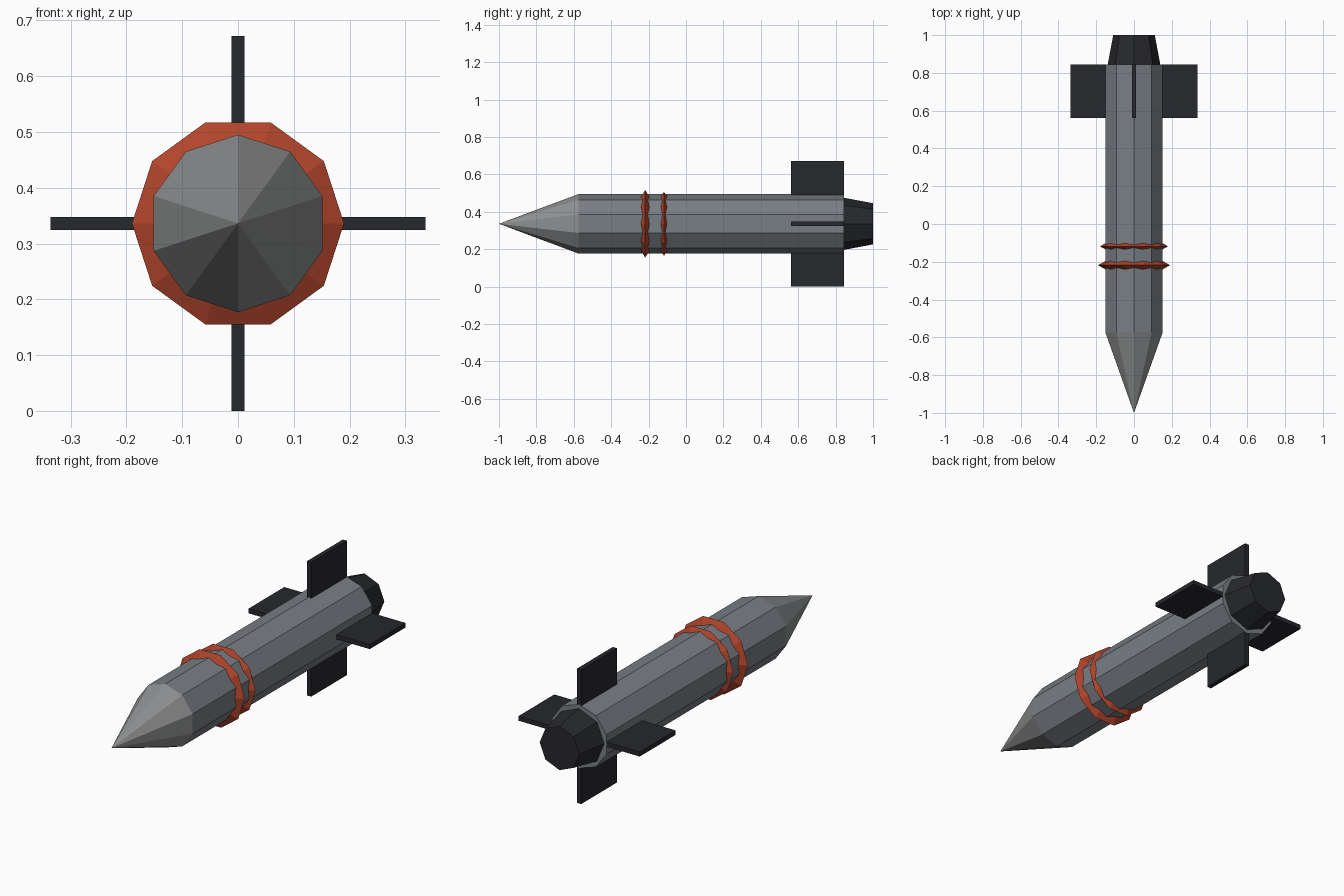
import bpy, bmesh
from math import sin, cos, pi

if "Cube" in bpy.data.objects:
    bpy.data.objects.remove(bpy.data.objects["Cube"])

ZC = 0.336  # height of the long axis


def material(name, rgb):
    m = bpy.data.materials.new(name)
    m.diffuse_color = (*rgb, 1)
    m.use_nodes = True
    m.node_tree.nodes["Principled BSDF"].inputs["Base Color"].default_value = m.diffuse_color
    return m


BODY = material("grey_blue", (0.19, 0.21, 0.23))
NOSE = material("light_grey", (0.27, 0.275, 0.28))
DARK = material("charcoal", (0.02, 0.021, 0.026))
RED = material("rust_red", (0.45, 0.06, 0.025))


def lathe(name, profile, sides, start, mat, closed=False):
    """Spin (radius, y) points round the long axis; radius 0 gives a tip."""
    bm = bmesh.new()
    rings = []
    for r, y in profile:
        angles = [start + 2 * pi * i / sides for i in range(sides)] if r else [0]
        rings.append([bm.verts.new((r * cos(a), y, ZC + r * sin(a))) for a in angles])
    pairs = list(zip(rings, rings[1:]))
    if closed:
        pairs.append((rings[-1], rings[0]))
    for a, b in pairs:
        for i in range(sides):
            j = (i + 1) % sides
            if len(a) == 1:
                bm.faces.new((a[0], b[i], b[j]))
            else:
                bm.faces.new((a[i], a[j], b[j], b[i]))
    if not closed:
        for ring in (rings[0], rings[-1]):
            if len(ring) > 1:
                bm.faces.new(ring)
    return finish(name, bm, mat)


def finish(name, bm, mat):
    bmesh.ops.recalc_face_normals(bm, faces=bm.faces)
    me = bpy.data.meshes.new(name)
    bm.to_mesh(me)
    bm.free()
    me.materials.append(mat)
    ob = bpy.data.objects.new(name, me)
    bpy.context.collection.objects.link(ob)
    return ob


def box(name, size, centre, mat):
    bm = bmesh.new()
    bmesh.ops.create_cube(bm, size=1)
    bmesh.ops.scale(bm, vec=size, verts=bm.verts)
    bmesh.ops.translate(bm, vec=centre, verts=bm.verts)
    return finish(name, bm, mat)


# Ten-sided body, pointed nose and eight-sided tail nozzle
lathe("body", [(0.159, -0.575), (0.159, 0.845)], 10, pi / 2, BODY)
lathe("nose_cone", [(0, -1.0), (0.159, -0.575)], 10, pi / 2, NOSE)
lathe("tail_nozzle", [(0.14, 0.84), (0.11, 1.0)], 8, 0, DARK)

# Two ridged bands, triangular in section
for name, y, outer in (("front_band", -0.218, 0.19), ("rear_band", -0.118, 0.18)):
    w = 0.045 * 0.577
    lathe(name, [(outer - 0.045, y - w), (outer, y), (outer - 0.045, y + w)],
          10, 0, RED, closed=True)

# Four tail fins
for side, word in ((-1, "left"), (1, "right")):
    box(f"{word}_fin", (0.215, 0.283, 0.023), (side * 0.228, 0.7035, ZC), DARK)
for side, word in ((-1, "lower"), (1, "upper")):
    box(f"{word}_fin", (0.023, 0.283, 0.216), (0, 0.7035, ZC + side * 0.228), DARK)
